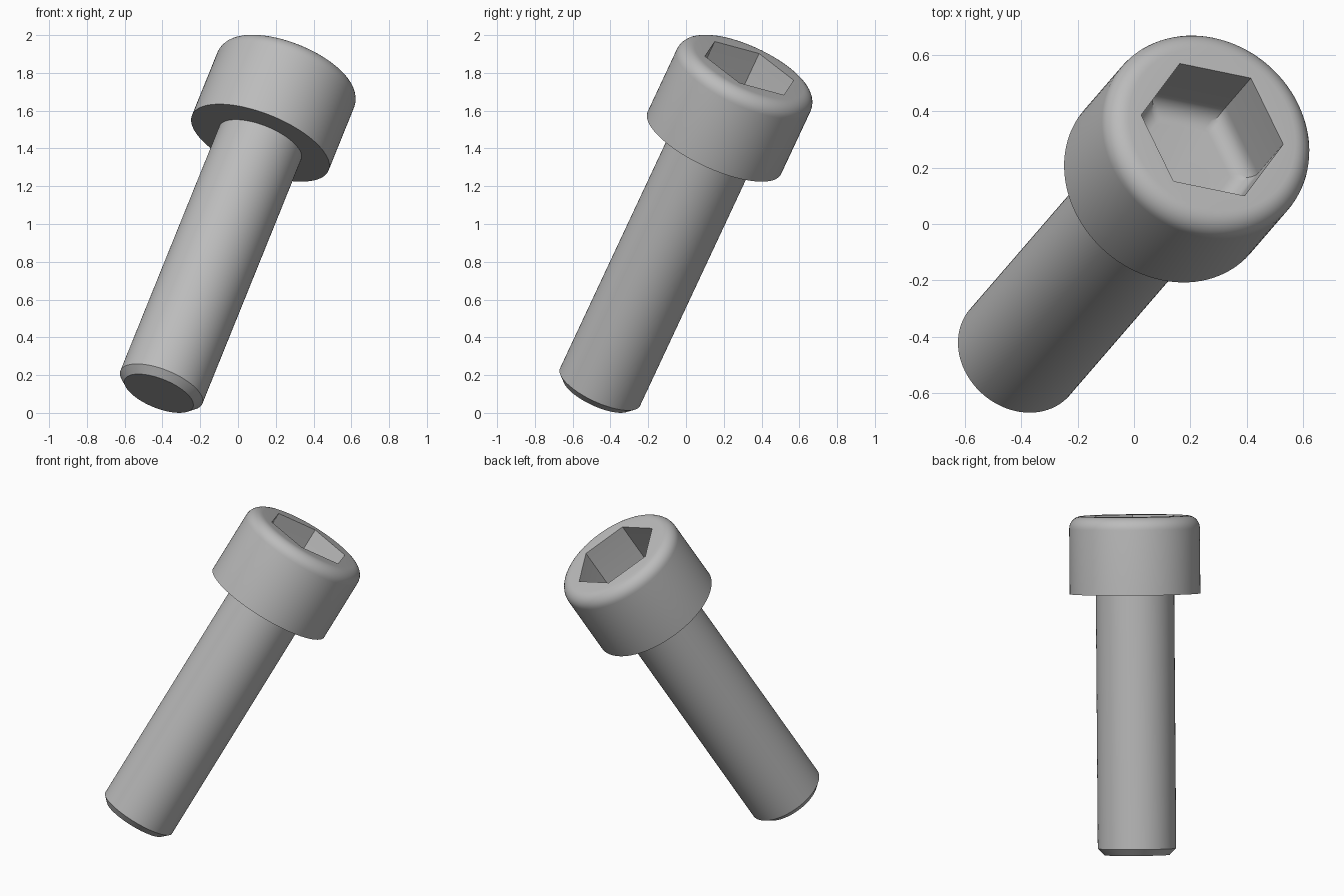
import bpy, bmesh
from math import pi, cos, sin
from mathutils import Matrix, Vector

cube = bpy.data.objects.get("Cube")
if cube:
    bpy.data.objects.remove(cube, do_unlink=True)

SIDES = 96
SHAFT_R, CHAMFER, SHAFT_LEN = 0.234, 0.039, 1.56
HEAD_R, TOP, ROUND = 0.39, 2.025, 0.075
HEX_R, DEPTH, FLOOR_ROUND = 0.269, 0.33, 0.07

# Tilted frame: the screw axis, with local x towards a socket corner
axis = Vector((0.344, 0.398, 0.85)).normalized()
side = Vector((0.252, -0.052, -0.078))
side = (side - axis * side.dot(axis)).normalized()
frame = Matrix((side, axis.cross(side), axis)).transposed().to_4x4()
frame.translation = (-0.419, -0.471, 0.103)

steel = bpy.data.materials.new("steel_grey")
steel.use_nodes = True
grey = (0.5, 0.5, 0.5, 1)
steel.diffuse_color = grey
steel.node_tree.nodes["Principled BSDF"].inputs["Base Color"].default_value = grey


def circle(r, z):
    return [(r * cos(2 * pi * i / SIDES), r * sin(2 * pi * i / SIDES), z)
            for i in range(SIDES)]


def hexagon(r, z):
    """Hexagon outline with as many points as the circles."""
    per = SIDES // 6
    corners = [Vector((r * cos(k * pi / 3), r * sin(k * pi / 3), z)) for k in range(7)]
    return [corners[k].lerp(corners[k + 1], j / per) for k in range(6) for j in range(per)]


def skin(name, rings, cap_first=False, cap_last=False):
    """Join successive outlines into a smooth-shaded surface."""
    bm = bmesh.new()
    loops = [[bm.verts.new(p) for p in ring] for ring in rings]
    for a, b in zip(loops, loops[1:]):
        for i in range(SIDES):
            j = (i + 1) % SIDES
            bm.faces.new((a[i], a[j], b[j], b[i]))
    if cap_first:
        bm.faces.new(loops[0][::-1])
    if cap_last:
        bm.faces.new(loops[-1])
    bm.transform(frame)
    mesh = bpy.data.meshes.new(name)
    bm.to_mesh(mesh)
    bm.free()
    mesh.materials.append(steel)
    obj = bpy.data.objects.new(name, mesh)
    bpy.context.collection.objects.link(obj)
    bpy.ops.object.select_all(action="DESELECT")
    obj.select_set(True)
    bpy.context.view_layer.objects.active = obj
    bpy.ops.object.shade_smooth_by_angle(angle=pi / 6)


# Shaft with chamfered tip
skin("shaft", [circle(SHAFT_R - CHAMFER, 0), circle(SHAFT_R, CHAMFER),
               circle(SHAFT_R, SHAFT_LEN)], cap_first=True)

# Head: underside, wall, rounded rim, hexagonal socket with rounded floor edge
quarter = [k * pi / 16 for k in range(9)]
head = [circle(SHAFT_R, SHAFT_LEN), circle(HEAD_R, SHAFT_LEN)]
head += [circle(HEAD_R - ROUND * (1 - cos(t)), TOP - ROUND * (1 - sin(t))) for t in quarter]
head.append(hexagon(HEX_R, TOP))
head += [hexagon(HEX_R - FLOOR_ROUND * (1 - cos(t)) / cos(pi / 6),
                 TOP - DEPTH + FLOOR_ROUND * (1 - sin(t))) for t in quarter]
skin("socket_head", head, cap_last=True)
